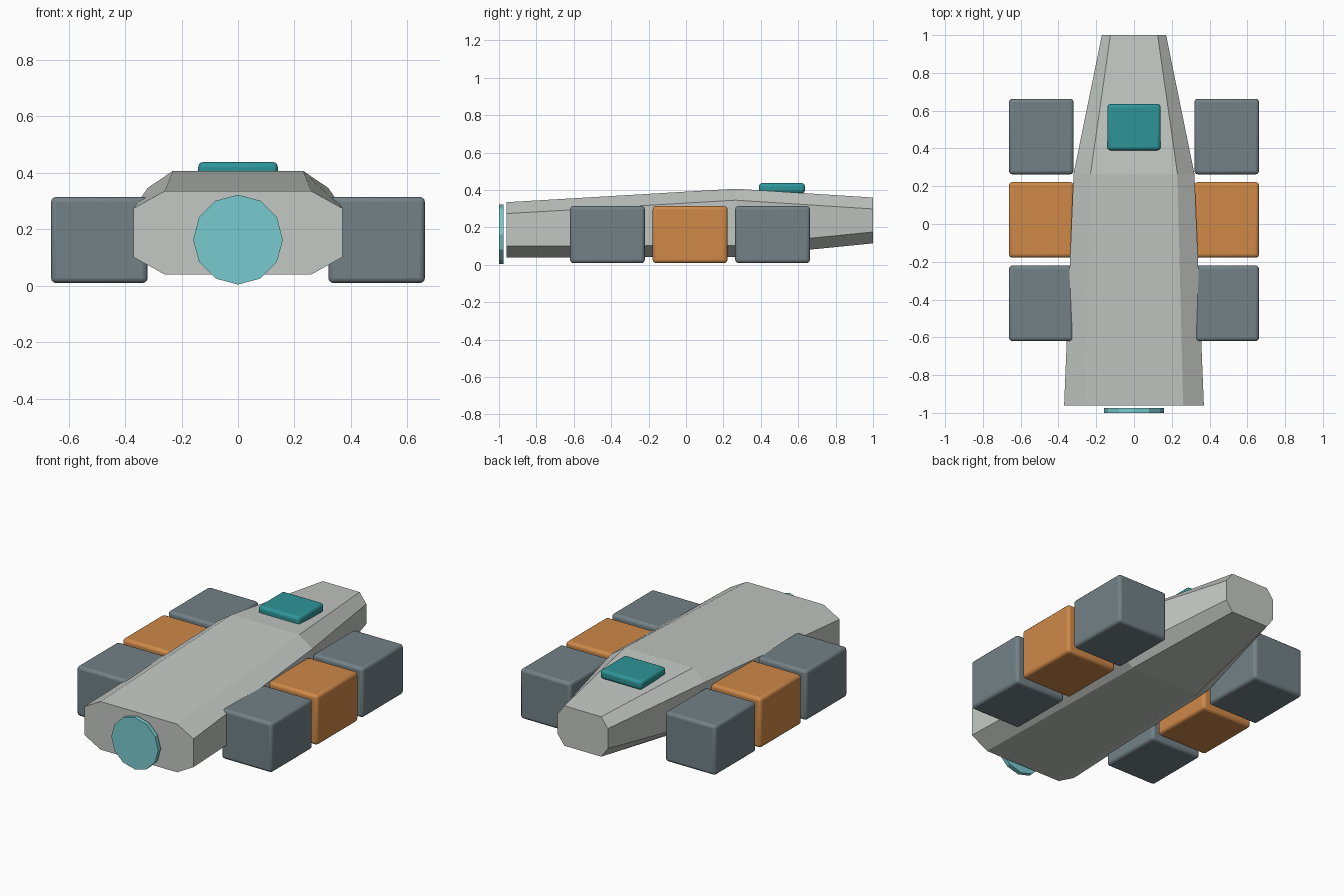
import bpy, bmesh, math

cube = bpy.data.objects.get("Cube")
if cube:
    bpy.data.objects.remove(cube, do_unlink=True)


def material(name, rgb):
    m = bpy.data.materials.new(name)
    m.use_nodes = True
    m.diffuse_color = (*rgb, 1)
    m.node_tree.nodes["Principled BSDF"].inputs["Base Color"].default_value = (*rgb, 1)
    return m


HULL = material("pale grey", (0.55, 0.58, 0.55))
SLATE = material("slate grey", (0.17, 0.22, 0.24))
ORANGE = material("orange", (0.62, 0.25, 0.065))
TEAL = material("dark teal", (0.027, 0.30, 0.32))
CYAN = material("light cyan", (0.19, 0.60, 0.63))


def finish(name, bm, mat):
    bmesh.ops.recalc_face_normals(bm, faces=bm.faces)
    mesh = bpy.data.meshes.new(name)
    bm.to_mesh(mesh)
    bm.free()
    mesh.materials.append(mat)
    obj = bpy.data.objects.new(name, mesh)
    bpy.context.collection.objects.link(obj)
    return obj


def rounded_box(name, centre, size, mat, radius=0.018):
    bm = bmesh.new()
    bmesh.ops.create_cube(bm, size=1)
    bmesh.ops.scale(bm, vec=size, verts=bm.verts)
    obj = finish(name, bm, mat)
    obj.location = centre
    bevel = obj.modifiers.new("rounded edges", 'BEVEL')
    bevel.width = radius
    bevel.segments = 3
    bpy.ops.object.select_all(action='DESELECT')
    bpy.context.view_layer.objects.active = obj
    obj.select_set(True)
    bpy.ops.object.shade_smooth_by_angle(angle=math.radians(35))
    return obj


# Hull: chamfered sections (y, half width, flat half width, bottom, top) joined in a loft
SECTIONS = [(-0.96, 0.37, 0.26, 0.04, 0.335),
            (0.265, 0.32, 0.23, 0.042, 0.407),
            (1.0, 0.17, 0.125, 0.115, 0.36)]
CHAMFER = 0.061
bm = bmesh.new()
rings = []
for y, wide, flat, low, high in SECTIONS:
    side = [(flat, low), (wide, low + CHAMFER), (wide, high - CHAMFER), (flat, high)]
    outline = side + [(-x, z) for x, z in reversed(side)]
    rings.append([bm.verts.new((x, y, z)) for x, z in outline])
for a, b in zip(rings, rings[1:]):
    for i in range(len(a)):
        j = (i + 1) % len(a)
        bm.faces.new((a[i], a[j], b[j], b[i]))
bm.faces.new(rings[0])
bm.faces.new(rings[-1])
finish("hull", bm, HULL)

# Side pods: three on each side, the middle one orange
for side, sx in (("left", 1), ("right", -1)):
    for place, y, mat in (("front", -0.42, SLATE), ("middle", 0.022, ORANGE), ("rear", 0.463, SLATE)):
        rounded_box(f"{side}_{place}_pod", (sx * 0.491, y, 0.162), (0.342, 0.4, 0.305), mat)

# Raised hatch on the rear deck
rounded_box("hatch", (0, 0.513, 0.41), (0.282, 0.246, 0.056), TEAL)

# Twelve-sided disc floating just ahead of the nose
bm = bmesh.new()
bmesh.ops.create_cone(bm, cap_ends=True, segments=12, radius1=0.159, radius2=0.159, depth=0.025)
disc = finish("front_disc", bm, CYAN)
disc.rotation_euler.x = math.pi / 2
disc.location = (0, -0.9875, 0.163)
